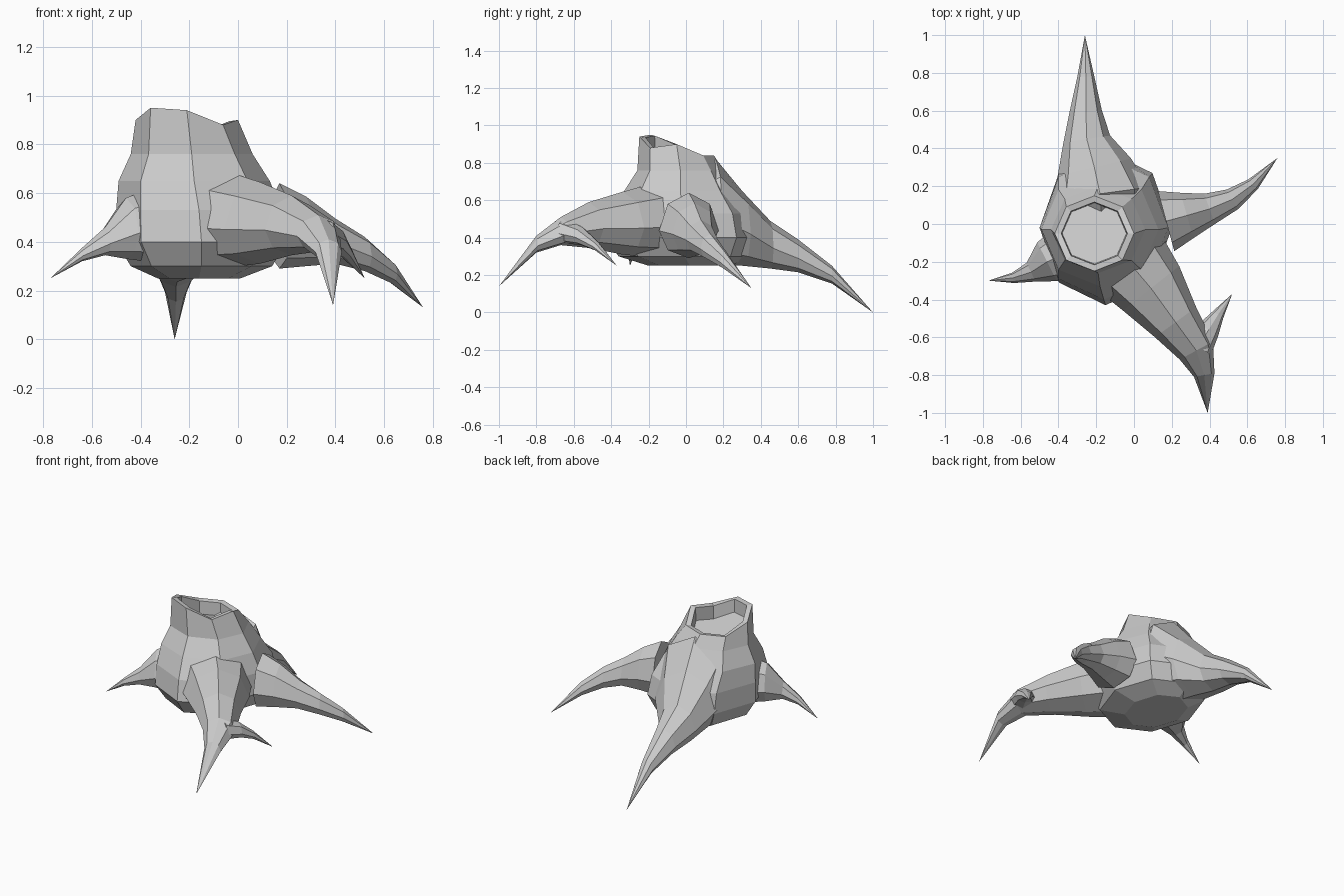
import bpy, bmesh, math
from mathutils import Vector

if "Cube" in bpy.data.objects:
    bpy.data.objects.remove(bpy.data.objects["Cube"])


def build(name, rings, tip=None):
    """Skin a list of equal-sized rings; ends are capped or drawn to a tip."""
    bm = bmesh.new()
    loops = [[bm.verts.new(p) for p in r] for r in rings]
    n = len(loops[0])
    for a, b in zip(loops, loops[1:]):
        for i in range(n):
            j = (i + 1) % n
            bm.faces.new((a[i], a[j], b[j], b[i]))
    bm.faces.new(loops[0])
    if tip:
        t = bm.verts.new(tip)
        for i in range(n):
            bm.faces.new((loops[-1][i], loops[-1][(i + 1) % n], t))
    else:
        bm.faces.new(loops[-1])
    bmesh.ops.recalc_face_normals(bm, faces=bm.faces)
    me = bpy.data.meshes.new(name)
    bm.to_mesh(me)
    bm.free()
    ob = bpy.data.objects.new(name, me)
    bpy.context.collection.objects.link(ob)
    return ob


def root(name, stations, tip, n=8):
    """Stations: x, y, half width, bottom z, top z."""
    rings = []
    pts = [Vector(s[:2]) for s in stations] + [Vector(tip[:2])]
    for k, (x, y, w, lo, hi) in enumerate(stations):
        d = (pts[k + 1] - pts[max(k - 1, 0)]).normalized()
        mid = lo + 0.42 * (hi - lo)
        ring = []
        for i in range(n):
            a = 2 * math.pi * i / n
            c, s = math.cos(a), math.sin(a)
            z = mid + s * ((hi - mid) if s > 0 else (mid - lo))
            ring.append((x - d.y * w * c, y + d.x * w * c, z))
        rings.append(ring)
    return build(name, rings, tip)


def oval(cx, cy, rx, ry, z):
    return [(cx + rx * math.cos(i * math.pi / 4),
             cy + ry * math.sin(i * math.pi / 4), z) for i in range(8)]


# Hollow stump with a sloping octagonal rim
rim_z = [0.90, 0.84, 0.84, 0.84, 0.90, 0.95, 0.94, 0.88]


def rim(r, drop):
    return [(x, y, z - drop) for (x, y, _), z in
            zip(oval(-0.21, -0.05, r, r * 0.95, 0), rim_z)]


stump = build("stump", [
    oval(-0.16, 0.02, 0.17, 0.22, 0.25),
    oval(-0.15, -0.01, 0.29, 0.35, 0.30),
    oval(-0.15, -0.02, 0.35, 0.41, 0.40),
    oval(-0.16, -0.02, 0.34, 0.38, 0.53),
    oval(-0.18, -0.03, 0.31, 0.30, 0.65),
    oval(-0.19, -0.03, 0.25, 0.23, 0.76),
    rim(0.21, 0), rim(0.175, 0.005), rim(0.17, 0.09)])

# Roots merged into the stump
parts = [
    root("back_root", [(-0.17, 0.0, 0.26, 0.27, 0.70),
                       (-0.18, 0.16, 0.26, 0.26, 0.82),
                       (-0.21, 0.30, 0.20, 0.25, 0.65),
                       (-0.25, 0.45, 0.125, 0.235, 0.49),
                       (-0.255, 0.60, 0.085, 0.215, 0.39),
                       (-0.255, 0.78, 0.045, 0.155, 0.25)],
         (-0.26, 1.0, 0.0)),
    root("front_root", [(-0.08, -0.14, 0.24, 0.29, 0.70),
                        (0.09, -0.34, 0.19, 0.31, 0.645),
                        (0.22, -0.52, 0.135, 0.345, 0.59),
                        (0.33, -0.67, 0.10, 0.36, 0.51),
                        (0.372, -0.80, 0.055, 0.32, 0.41)],
         (0.39, -1.0, 0.14)),
    root("front_root_branch", [(0.34, -0.65, 0.08, 0.37, 0.50),
                               (0.395, -0.56, 0.06, 0.36, 0.46),
                               (0.445, -0.48, 0.033, 0.33, 0.385)],
         (0.52, -0.37, 0.25)),
    root("left_root", [(-0.30, -0.13, 0.17, 0.31, 0.64),
                       (-0.46, -0.20, 0.115, 0.33, 0.58),
                       (-0.545, -0.255, 0.055, 0.345, 0.46),
                       (-0.64, -0.285, 0.028, 0.32, 0.375)],
         (-0.77, -0.30, 0.25)),
]
for p in parts:
    m = stump.modifiers.new("join", 'BOOLEAN')
    m.operation = 'UNION'
    m.solver = 'EXACT'
    m.object = p
dg = bpy.context.evaluated_depsgraph_get()
stump.data = bpy.data.meshes.new_from_object(stump.evaluated_get(dg))
stump.modifiers.clear()
stump.data.name = "stump"
for p in parts:
    bpy.data.objects.remove(p, do_unlink=True)

# Separate right root with a blunt inner end
root("right_root", [(0.17, 0.015, 0.165, 0.29, 0.64),
                    (0.28, 0.045, 0.125, 0.30, 0.585),
                    (0.40, 0.08, 0.085, 0.31, 0.495),
                    (0.52, 0.13, 0.06, 0.28, 0.42),
                    (0.63, 0.21, 0.036, 0.23, 0.32)],
     (0.76, 0.35, 0.13))
